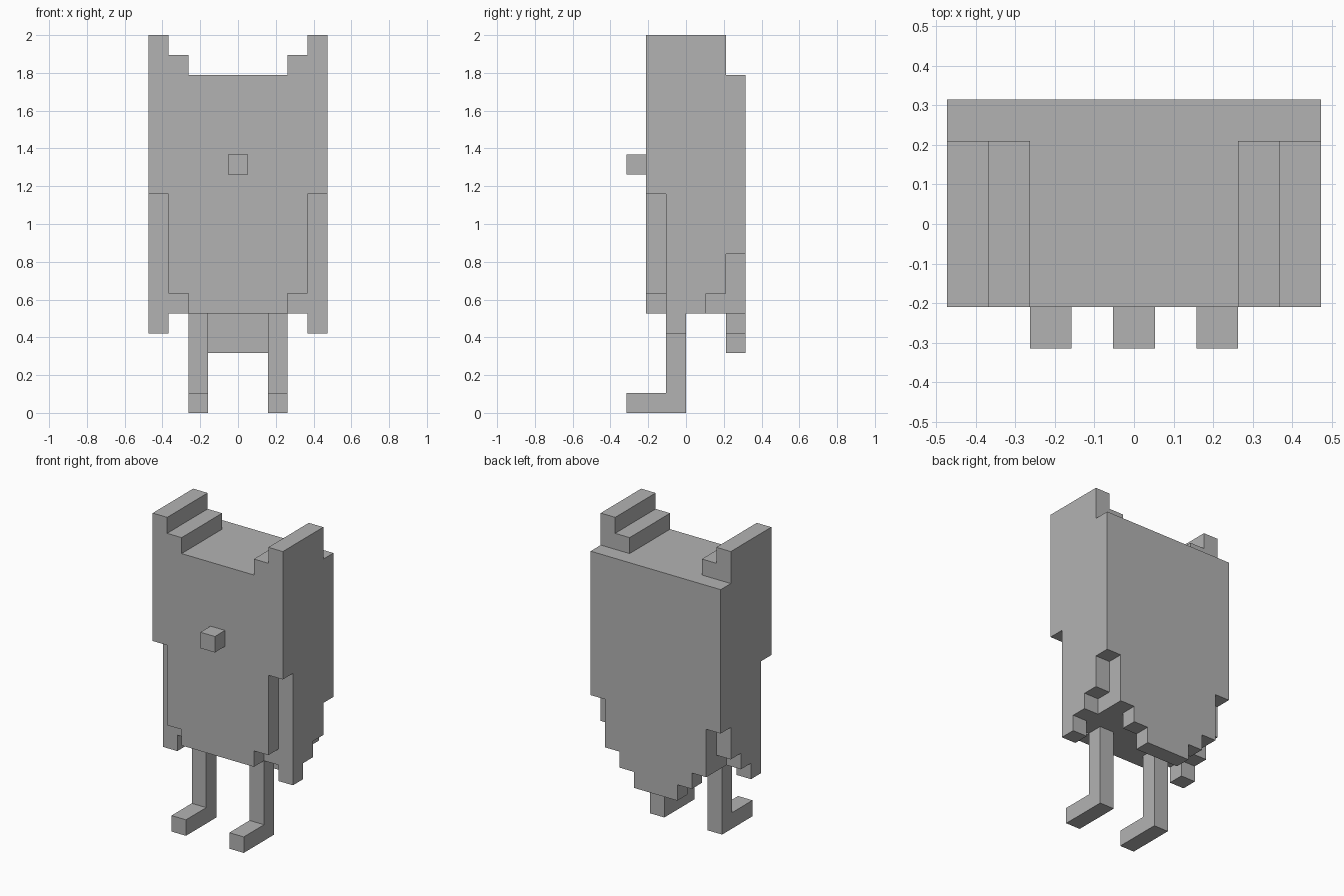
import bpy
import bmesh
from math import radians
from mathutils import Vector

old = bpy.data.objects.get("Cube")
if old:
    bpy.data.objects.remove(old, do_unlink=True)

U = 2 / 19  # edge of one block

grey = bpy.data.materials.new("plain_grey")
grey.use_nodes = True
GREY = (0.45, 0.45, 0.45, 1)
grey.diffuse_color = GREY
grey.node_tree.nodes["Principled BSDF"].inputs["Base Color"].default_value = GREY


def block(x, y, z):
    """Unit cells of a box; x counts outward from the middle and is mirrored."""
    return {(s * i, j, k) for s in (-1, 1)
            for i in range(*x) for j in range(*y) for k in range(*z)}


def union(*blocks):
    return set().union(*blocks)


parts = {
    # Main body with its lower front corners notched
    "torso": union(block((0, 3), (-2, 2), (5, 17)),
                   block((3, 4), (-1, 2), (5, 17)),
                   block((3, 4), (-2, -1), (6, 17))),
    # Folded arms on the flanks, stepped along the bottom
    "arms": union(*(block((4, 5), (y, y + 1), (low, 17))
                    for y, low in zip(range(-2, 2), (11, 4, 5, 6)))),
    # Back plate tapering in steps to a tail
    "back_plate": union(*(block((x, x + 1), (2, 3), (low, 17))
                          for x, low in enumerate((3, 3, 4, 5, 8)))),
    # Stepped ear ridges
    "ears": union(block((4, 5), (-2, 2), (17, 19)),
                  block((3, 4), (-2, 2), (17, 18))),
    # Thin legs and forward feet
    "legs": block((2, 3), (-1, 0), (0, 5)),
    "feet": block((2, 3), (-3, -1), (0, 1)),
    "nose": block((0, 1), (-3, -2), (12, 13)),
}
solid = union(*parts.values())


def build(name, cells):
    """Skin the exposed sides of the cells and merge the flat areas."""
    bm = bmesh.new()
    for cell in sorted(cells):
        # Cells are centred on x and start at their lower y and z corner
        centre = Vector(cell) + Vector((0, 0.5, 0.5))
        for axis in range(3):
            for sign in (-1, 1):
                n = Vector((0, 0, 0))
                n[axis] = sign
                if tuple(int(a + b) for a, b in zip(cell, n)) in solid:
                    continue
                u = Vector((0, 0, 0))
                u[(axis + 1) % 3] = 0.5
                v = n.cross(u)
                mid = centre + n / 2
                corners = (mid - u - v, mid + u - v, mid + u + v, mid - u + v)
                bm.faces.new([bm.verts.new(c * U) for c in corners])
    bmesh.ops.remove_doubles(bm, verts=bm.verts, dist=U / 100)
    bmesh.ops.dissolve_limit(bm, angle_limit=radians(1),
                             verts=bm.verts, edges=bm.edges)
    mesh = bpy.data.meshes.new(name)
    bm.to_mesh(mesh)
    bm.free()
    mesh.materials.append(grey)
    bpy.context.collection.objects.link(bpy.data.objects.new(name, mesh))


for part_name, part_cells in parts.items():
    build(part_name, part_cells)
